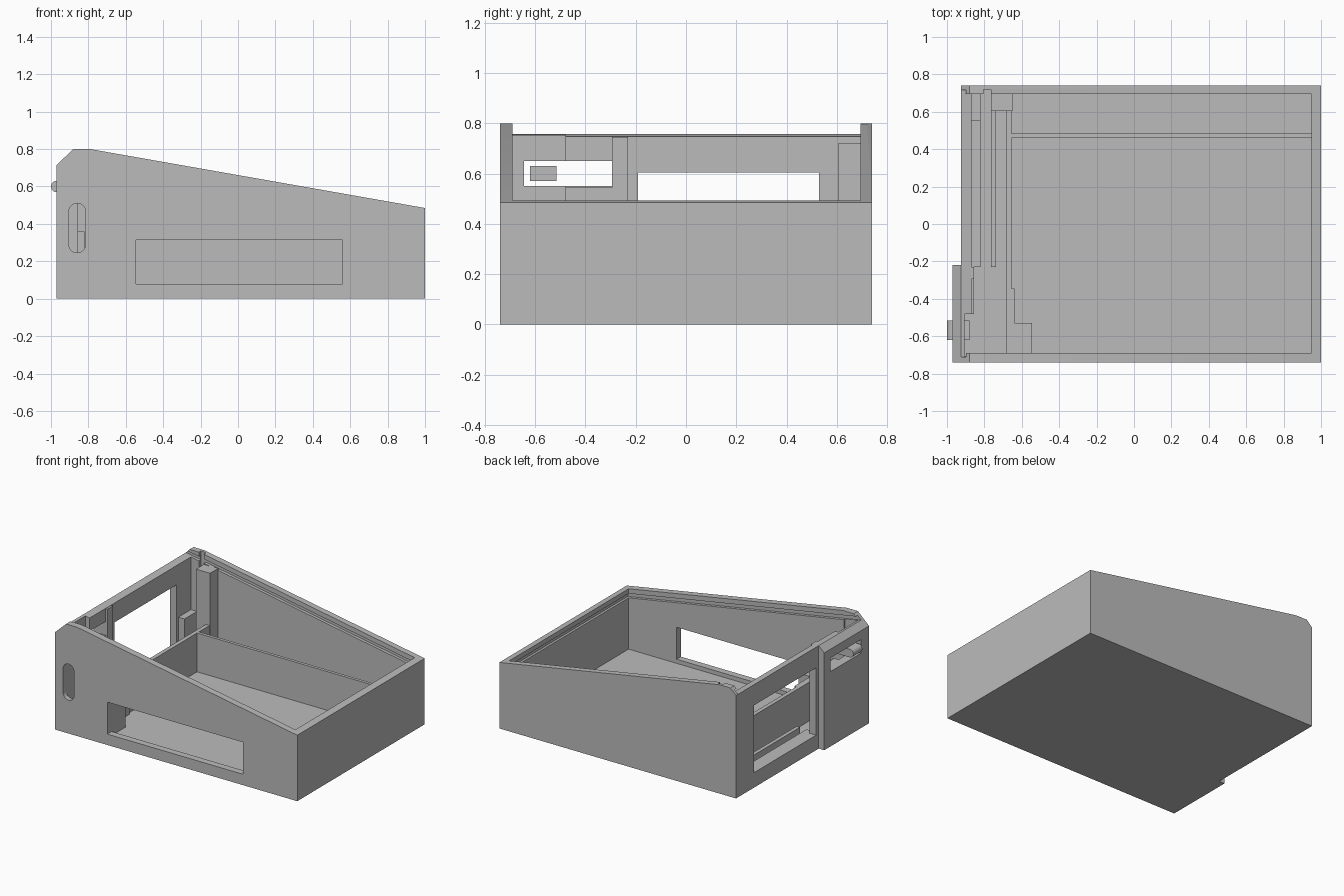
import bpy, bmesh, math

if "Cube" in bpy.data.objects:
    bpy.data.objects.remove(bpy.data.objects["Cube"])

grey = bpy.data.materials.new("plain_grey")
grey.use_nodes = True
COLOUR = (0.5, 0.5, 0.5, 1)
grey.diffuse_color = COLOUR
grey.node_tree.nodes["Principled BSDF"].inputs["Base Color"].default_value = COLOUR


def prism(name, profile, y0, y1):
    """Extrude an x-z profile from y0 to y1."""
    bm = bmesh.new()
    face = bm.faces.new([bm.verts.new((x, y0, z)) for x, z in profile])
    out = bmesh.ops.extrude_face_region(bm, geom=[face])
    verts = [v for v in out["geom"] if isinstance(v, bmesh.types.BMVert)]
    bmesh.ops.translate(bm, vec=(0, y1 - y0, 0), verts=verts)
    bmesh.ops.recalc_face_normals(bm, faces=bm.faces)
    mesh = bpy.data.meshes.new(name)
    bm.to_mesh(mesh)
    bm.free()
    mesh.materials.append(grey)
    ob = bpy.data.objects.new(name, mesh)
    bpy.context.scene.collection.objects.link(ob)
    return ob


def box(name, x0, x1, y0, y1, z0, z1):
    return prism(name, [(x0, z0), (x1, z0), (x1, z1), (x0, z1)], y0, y1)


def combine(target, tool, operation):
    """Apply a boolean and discard the tool."""
    mod = target.modifiers.new("combine", "BOOLEAN")
    mod.object, mod.operation, mod.solver = tool, operation, "EXACT"
    bpy.context.view_layer.update()
    graph = bpy.context.evaluated_depsgraph_get()
    mesh = bpy.data.meshes.new_from_object(target.evaluated_get(graph))
    target.modifiers.clear()
    target.data = mesh
    bpy.data.objects.remove(tool)


def slope(x, drop=0):
    """Height of the sloping rim at x, lowered by drop."""
    return 0.485 + (1 - x) * 0.176 - drop


WALL, FLOOR = 0.05, 0.05
FRONT, BACK = -0.74, 0.74

# Outer body with a thicker strip at the front of the tall end
outline = [(1, 0), (1, 0.485), (-0.79, 0.8), (-0.88, 0.8)]
body = prism("case_body", outline + [(-0.925, 0.757), (-0.925, 0)], FRONT, BACK)
combine(body, prism("switch_housing", outline + [(-0.97, 0.715), (-0.97, 0)],
                    FRONT, -0.22), "UNION")

# Main cavity, switch pocket and the lowered edge where the lid enters
cutters = [
    box("cavity", -0.87, 0.95, -0.69, 0.695, FLOOR, 1),
    box("switch_pocket", -0.905, -0.8, -0.705, -0.48, FLOOR, 0.755),
    prism("lid_entry", [(-1.1, slope(-1.1, 0.067)), (-0.5, slope(-0.5, 0.067)),
                        (-0.5, 1), (-1.1, 1)], -0.69, 0.695),
    # Lid groove round the three remaining walls
    prism("lid_groove", [(-1.1, slope(-1.1, 0.067)), (0.972, slope(0.972, 0.067)),
                         (0.972, slope(0.972, 0.035)), (-1.1, slope(-1.1, 0.035))],
          -0.712, 0.717),
    # Openings in the walls
    box("screen_opening", -1.1, -0.8, -0.19, 0.53, 0.11, 0.605),
    box("switch_slot", -1.1, -0.8, -0.645, -0.295, 0.55, 0.65),
    box("front_opening", -0.545, 0.56, -0.9, -0.6, 0.08, 0.315),
    box("corner_channel", -0.805, -0.765, 0.6, 0.72, FLOOR, 1),
]
# Rounded upright slot in the front wall
rounded = []
for i in range(24):
    a = math.tau * (i + 0.5) / 24
    side = 0.0875 if math.sin(a) > 0 else -0.0875
    rounded.append((-0.86 + 0.045 * math.cos(a), 0.378 + side + 0.045 * math.sin(a)))
cutters.append(prism("upright_slot", rounded, -0.9, -0.65))
for cutter in cutters:
    combine(body, cutter, "DIFFERENCE")

# Inner dividers and supports
DIVIDER = 0.335
box("cross_divider", -0.685, -0.655, -0.69, 0.61, 0.04, DIVIDER)
box("long_divider", -0.66, 0.955, 0.46, 0.483, 0.04, DIVIDER)
box("divider_step", -0.68, -0.64, -0.53, -0.345, 0.04, DIVIDER)
box("divider_block", -0.68, -0.545, -0.695, -0.53, 0.04, DIVIDER)
box("corner_post", -0.765, -0.65, 0.605, 0.7, 0.04, 0.72)
box("corner_block", -0.875, -0.82, 0.55, 0.7, 0.04, 0.36)
box("screen_ledge", -0.875, -0.82, -0.23, 0.55, 0.04, 0.11)
box("wall_post", -0.875, -0.855, -0.48, -0.23, 0.04, 0.545)
box("wall_post_top", -0.875, -0.855, -0.295, -0.23, 0.545, 0.745)
box("retaining_rib", -0.765, -0.738, -0.23, 0.61, 0.04, 0.11)

# Sliding switch with a rounded nose
nose = [(-0.88, 0.57), (-0.88, 0.63)]
nose += [(-0.97 - 0.03 * math.sin(math.pi * i / 12), 0.6 + 0.03 * math.cos(math.pi * i / 12))
         for i in range(13)]
slider = prism("switch_slider", nose, -0.62, -0.515)

# Keep flat walls crisp and curved ends smooth
for ob in (body, slider):
    ob.data.materials.clear()
    ob.data.materials.append(grey)
    bpy.ops.object.select_all(action="DESELECT")
    ob.select_set(True)
    bpy.context.view_layer.objects.active = ob
    bpy.ops.object.shade_smooth_by_angle(angle=math.radians(30))
